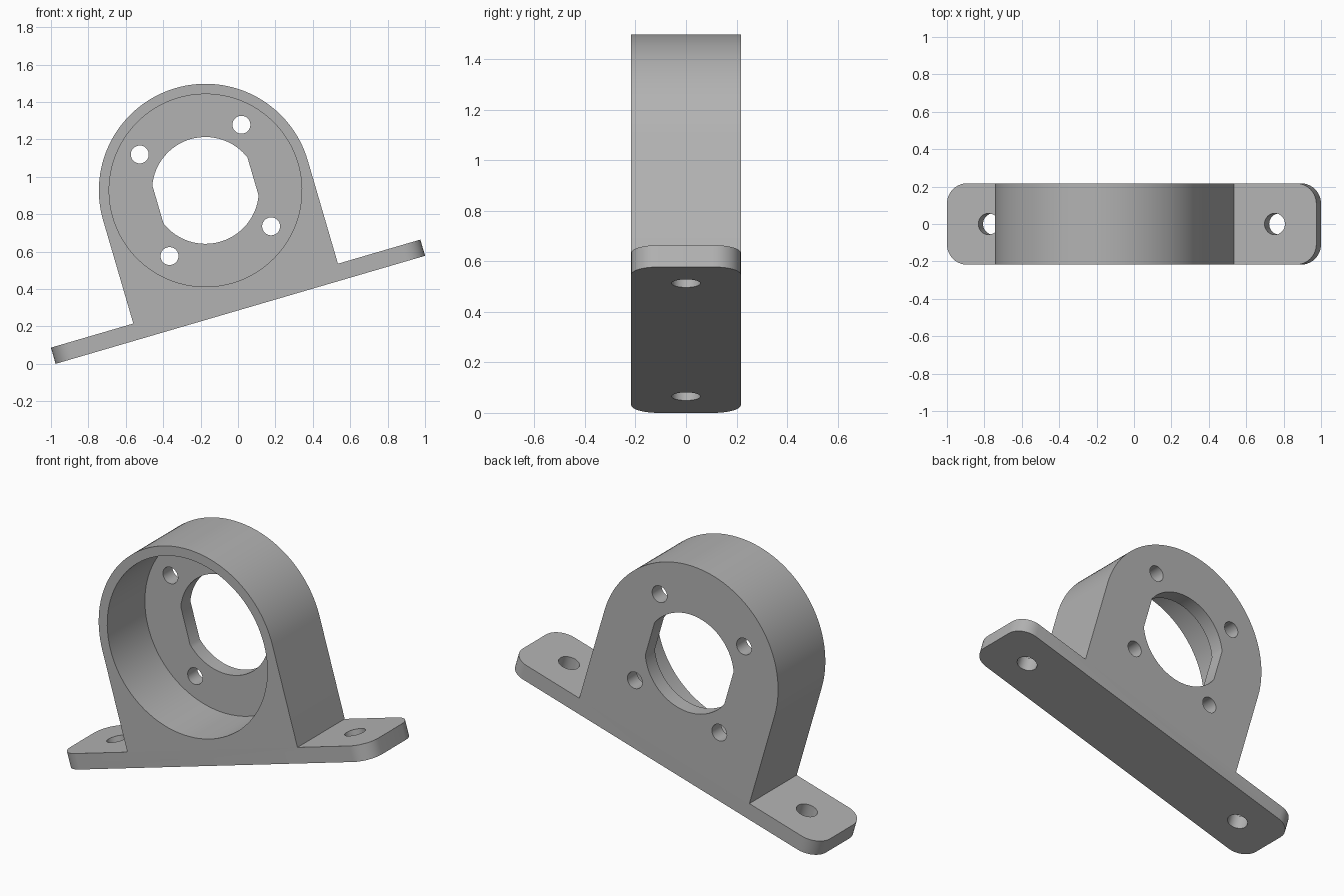
import bpy, bmesh
from math import pi, cos, sin, acos, radians, atan2
from mathutils import Matrix, Vector

cube = bpy.data.objects.get("Cube")
if cube:
    bpy.data.objects.remove(cube)

# Dimensions, measured in the untilted frame: x along the base, z up from it
TILT = radians(16.3)
HALF_LEN, HALF_DEPTH, PLATE = 1.029, 0.217, 0.09
AXIS_Z, OUTER_R, POCKET_R = 0.665, 0.57, 0.515
BORE_R, BORE_FLAT, WALL = 0.2855, 0.265, 0.088
CORNER_R = 0.11

grey = bpy.data.materials.new("plain grey")
grey.use_nodes = True
GREY = (0.45, 0.45, 0.45, 1)
grey.diffuse_color = GREY
grey.node_tree.nodes["Principled BSDF"].inputs["Base Color"].default_value = GREY


def arc(cx, cz, r, start, end, steps):
    """Points on an arc, both ends included."""
    return [(cx + r * cos(start + (end - start) * i / steps),
             cz + r * sin(start + (end - start) * i / steps)) for i in range(steps + 1)]


def circle(cx, cz, r, steps):
    return arc(cx, cz, r, 0, 2 * pi, steps)[:-1]


def prism(name, points, low, high, upright=False):
    """Extrude a profile along y, or along z when upright."""
    bm = bmesh.new()
    place = (lambda a, b, d: (a, b, d)) if upright else (lambda a, b, d: (a, d, b))
    face = bm.faces.new([bm.verts.new(place(a, b, low)) for a, b in points])
    moved = bmesh.ops.extrude_face_region(bm, geom=[face])["geom"]
    bmesh.ops.translate(bm, vec=Vector(place(0, 0, high - low)),
                        verts=[v for v in moved if isinstance(v, bmesh.types.BMVert)])
    bmesh.ops.recalc_face_normals(bm, faces=bm.faces)
    mesh = bpy.data.meshes.new(name)
    bm.to_mesh(mesh)
    bm.free()
    mesh.materials.append(grey)
    obj = bpy.data.objects.new(name, mesh)
    bpy.context.collection.objects.link(obj)
    return obj


# Housing with its arched top and mounting flanges
outline = [(-HALF_LEN, 0), (HALF_LEN, 0), (HALF_LEN, PLATE), (OUTER_R, PLATE)]
outline += arc(0, AXIS_Z, OUTER_R, 0, pi, 64)
outline += [(-OUTER_R, PLATE), (-HALF_LEN, PLATE)]
housing = prism("bearing_housing", outline, -HALF_DEPTH, HALF_DEPTH)

# Rounded flange corners
bm = bmesh.new()
bm.from_mesh(housing.data)
corners = [e for e in bm.edges
           if all(abs(v.co.x) > HALF_LEN - 0.001 for v in e.verts)
           and abs(e.verts[0].co.z - e.verts[1].co.z) > 0.01]
bmesh.ops.bevel(bm, geom=corners, offset=CORNER_R, segments=10, profile=0.5, affect='EDGES')
bm.to_mesh(housing.data)
bm.free()

# Cutters: front pocket, bore with two flats, screw holes, flange holes
flat = acos(BORE_FLAT / BORE_R)
bore = (arc(0, AXIS_Z, BORE_R, flat, pi - flat, 32)
        + arc(0, AXIS_Z, BORE_R, pi + flat, 2 * pi - flat, 32))
cutters = [
    prism("pocket_cutter", circle(0, AXIS_Z, POCKET_R, 96), -0.5, HALF_DEPTH - WALL),
    prism("bore_cutter", bore, 0, 0.5),
]
for sx in (-1, 1):
    for sz in (-1, 1):
        cutters.append(prism("screw_hole_cutter",
                             circle(sx * 0.283, AXIS_Z + sz * 0.283, 0.048, 32), 0, 0.5))
    cutters.append(prism("flange_hole_cutter",
                         circle(sx * 0.797, 0, 0.057, 32), -0.1, 0.2, upright=True))

bpy.context.view_layer.objects.active = housing
housing.select_set(True)
for cutter in cutters:
    cutter.hide_render = True
    cut = housing.modifiers.new("cut", 'BOOLEAN')
    cut.operation, cut.solver, cut.object = 'DIFFERENCE', 'EXACT', cutter
    bpy.ops.object.modifier_apply(modifier=cut.name)
    bpy.data.objects.remove(cutter)

# Tilt the part, then rest it on the ground and centre it
housing.data.transform(Matrix.Rotation(-TILT, 4, 'Y'))
xs = [v.co.x for v in housing.data.vertices]
zs = [v.co.z for v in housing.data.vertices]
housing.data.transform(Matrix.Translation((-(min(xs) + max(xs)) / 2, 0, -min(zs))))

bpy.ops.object.shade_smooth_by_angle(angle=radians(25))
